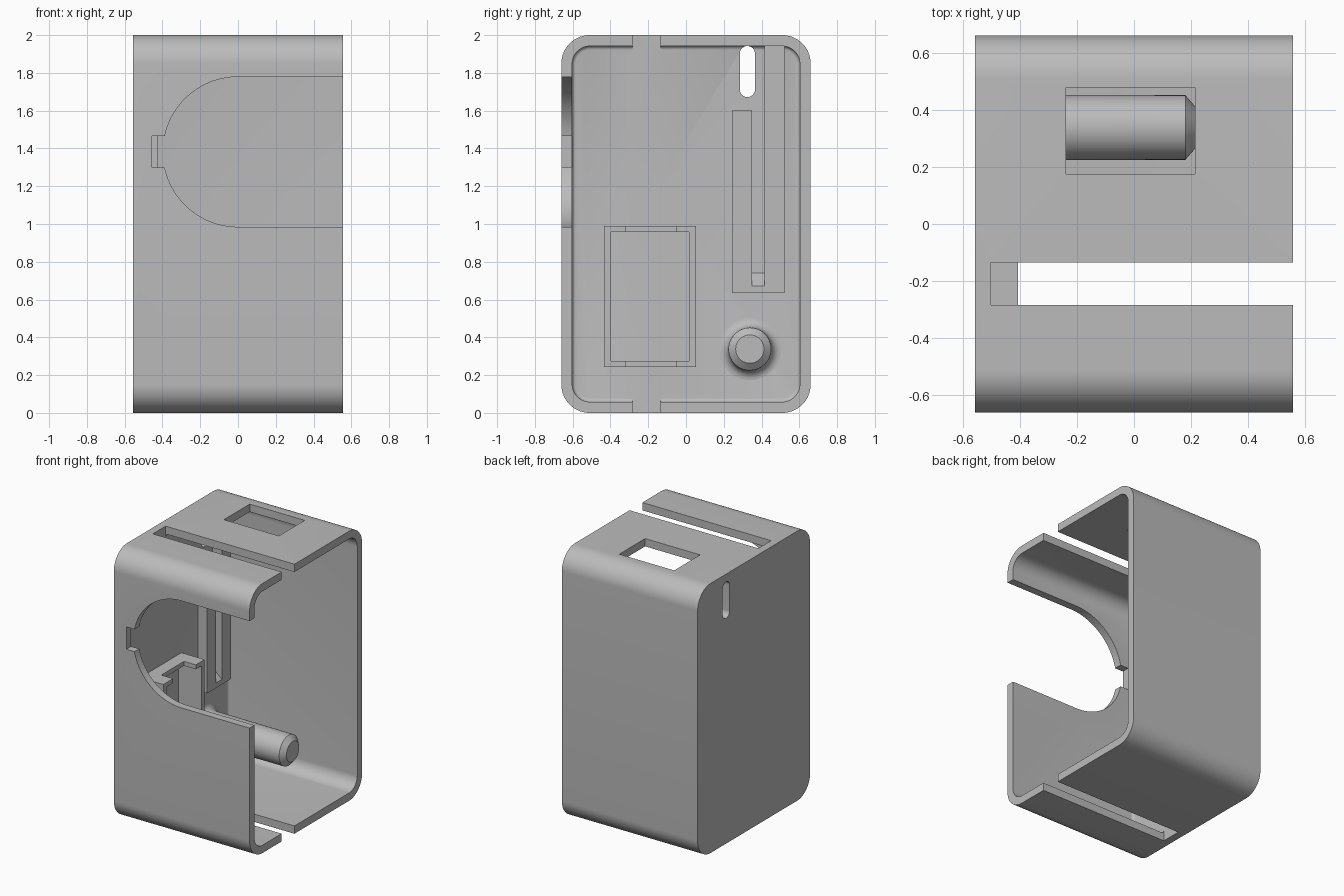
import bpy, bmesh, math
from mathutils import Vector

if "Cube" in bpy.data.objects:
    bpy.data.objects.remove(bpy.data.objects["Cube"], do_unlink=True)

grey = bpy.data.materials.new("plain grey")
grey.use_nodes = True
grey.diffuse_color = (0.5, 0.5, 0.5, 1)
grey.node_tree.nodes["Principled BSDF"].inputs["Base Color"].default_value = (0.5, 0.5, 0.5, 1)


def finish(name, bm):
    bmesh.ops.recalc_face_normals(bm, faces=bm.faces)
    mesh = bpy.data.meshes.new(name)
    bm.to_mesh(mesh)
    bm.free()
    mesh.materials.append(grey)
    obj = bpy.data.objects.new(name, mesh)
    bpy.context.collection.objects.link(obj)
    return obj


def prism(name, points, axis, start, end, fillet=0):
    """Extrude a 2D profile along x, y or z; fillet rounds the starting rim."""
    place = {"x": lambda p, d: (d, p[0], p[1]),
             "y": lambda p, d: (p[0], d, p[1]),
             "z": lambda p, d: (p[0], p[1], d)}[axis]
    bm = bmesh.new()
    low = [bm.verts.new(place(p, start)) for p in points]
    high = [bm.verts.new(place(p, end)) for p in points]
    cap = bm.faces.new(low)
    bm.faces.new(high)
    n = len(points)
    for i in range(n):
        j = (i + 1) % n
        bm.faces.new((low[i], low[j], high[j], high[i]))
    if fillet:
        bmesh.ops.recalc_face_normals(bm, faces=bm.faces)
        bmesh.ops.bevel(bm, geom=list(cap.edges), offset=fillet, segments=4,
                        profile=0.5, affect="EDGES")
    return finish(name, bm)


def box(name, x, y, z):
    rect = [(x[0], y[0]), (x[1], y[0]), (x[1], y[1]), (x[0], y[1])]
    return prism(name, rect, "z", *z)


def rounded(a0, a1, b0, b1, r, steps=14):
    """Rounded rectangle outline."""
    pts = []
    corners = [(a1 - r, b1 - r), (a0 + r, b1 - r), (a0 + r, b0 + r), (a1 - r, b0 + r)]
    for k, (a, b) in enumerate(corners):
        for i in range(steps + 1):
            t = math.pi / 2 * (k + i / steps)
            pts.append((a + r * math.cos(t), b + r * math.sin(t)))
    return pts


def cut(target, cutter):
    cutter.hide_render = True
    mod = target.modifiers.new("cut", "BOOLEAN")
    mod.operation = "DIFFERENCE"
    mod.solver = "EXACT"
    mod.object = cutter
    bpy.context.view_layer.objects.active = target
    bpy.ops.object.modifier_apply(modifier=mod.name)
    bpy.data.objects.remove(cutter, do_unlink=True)


def smooth(obj):
    bpy.ops.object.select_all(action="DESELECT")
    obj.select_set(True)
    bpy.context.view_layer.objects.active = obj
    bpy.ops.object.shade_smooth_by_angle(angle=math.radians(30))


FLOOR = -0.5      # inner face of the closed end
ROOT = -0.52      # where inner parts are anchored in it

# Shell: rounded case, open on one side
case = prism("case", rounded(-0.66, 0.66, 0, 2, 0.15), "x", -0.557, 0.557)
cut(case, prism("cavity", rounded(-0.603, 0.603, 0.058, 1.942, 0.095),
                "x", FLOOR, 0.8, fillet=0.02))

# Long slot through top and bottom walls
cut(case, box("long_slot", (FLOOR, 0.8), (-0.284, -0.134), (-0.2, 2.2)))

# Rectangular window in the top wall
cut(case, box("top_window", (-0.238, 0.213), (0.175, 0.478), (1.8, 2.2)))

# Round-ended opening with a small notch in the front wall
mid, rad, half = 1.382, 0.397, 0.083
edge = math.asin(half / rad)
upper = [(rad * math.cos(t), mid + rad * math.sin(t)) for t in
         [math.pi / 2 + (math.pi / 2 - edge) * i / 24 for i in range(25)]]
upper = [(0.8, mid + rad)] + upper + [(-0.455, mid + half)]
lower = [(x, 2 * mid - z) for x, z in reversed(upper)]
cut(case, prism("front_opening", upper + lower, "y", -0.8, -0.5))

# Upright oval slot through the closed end
cut(case, prism("oval_slot", rounded(0.285, 0.365, 1.672, 1.942, 0.0395),
                "x", -0.7, -0.4))
smooth(case)

# Holder: rectangular frame with a notch in its upper and lower walls
holder = box("holder_frame", (ROOT, -0.31), (-0.433, 0.052), (0.243, 0.99))
cut(holder, box("holder_pocket", (-0.7, 0), (-0.397, 0.016), (0.275, 0.957)))
cut(holder, box("holder_notch", (-0.407, 0), (-0.318, -0.052), (0.1, 1.2)))

# Stepped rail with a groove that starts in a ramp
rail = prism("guide_rail", [(0.243, 0.635), (0.522, 0.635), (0.522, 1.96), (0.38, 1.96),
                            (0.38, 1.6), (0.243, 1.6)], "x", ROOT, -0.424)
cut(rail, prism("rail_groove", [(-0.6, 0.832), (-0.3, 0.56), (-0.3, 2.1), (-0.6, 2.1)],
                "y", 0.349, 0.416))

# Peg: turned profile with a filleted foot and chamfered tip
profile = [(ROOT, 0.165)]
for i in range(9):
    t = math.pi / 2 * i / 8
    profile.append((FLOOR + 0.05 * (1 - math.cos(t)), 0.165 - 0.05 * math.sin(t)))
profile += [(0.18, 0.113), (0.213, 0.075)]
bm = bmesh.new()
SIDES = 48
rings = []
for x, r in profile:
    rings.append([bm.verts.new(Vector((x, 0.338 + r * math.cos(a), 0.338 + r * math.sin(a))))
                  for a in [math.tau * k / SIDES for k in range(SIDES)]])
for a, b in zip(rings, rings[1:]):
    for k in range(SIDES):
        m = (k + 1) % SIDES
        bm.faces.new((a[k], a[m], b[m], b[k]))
bm.faces.new(rings[0])
bm.faces.new(rings[-1])
smooth(finish("peg", bm))
